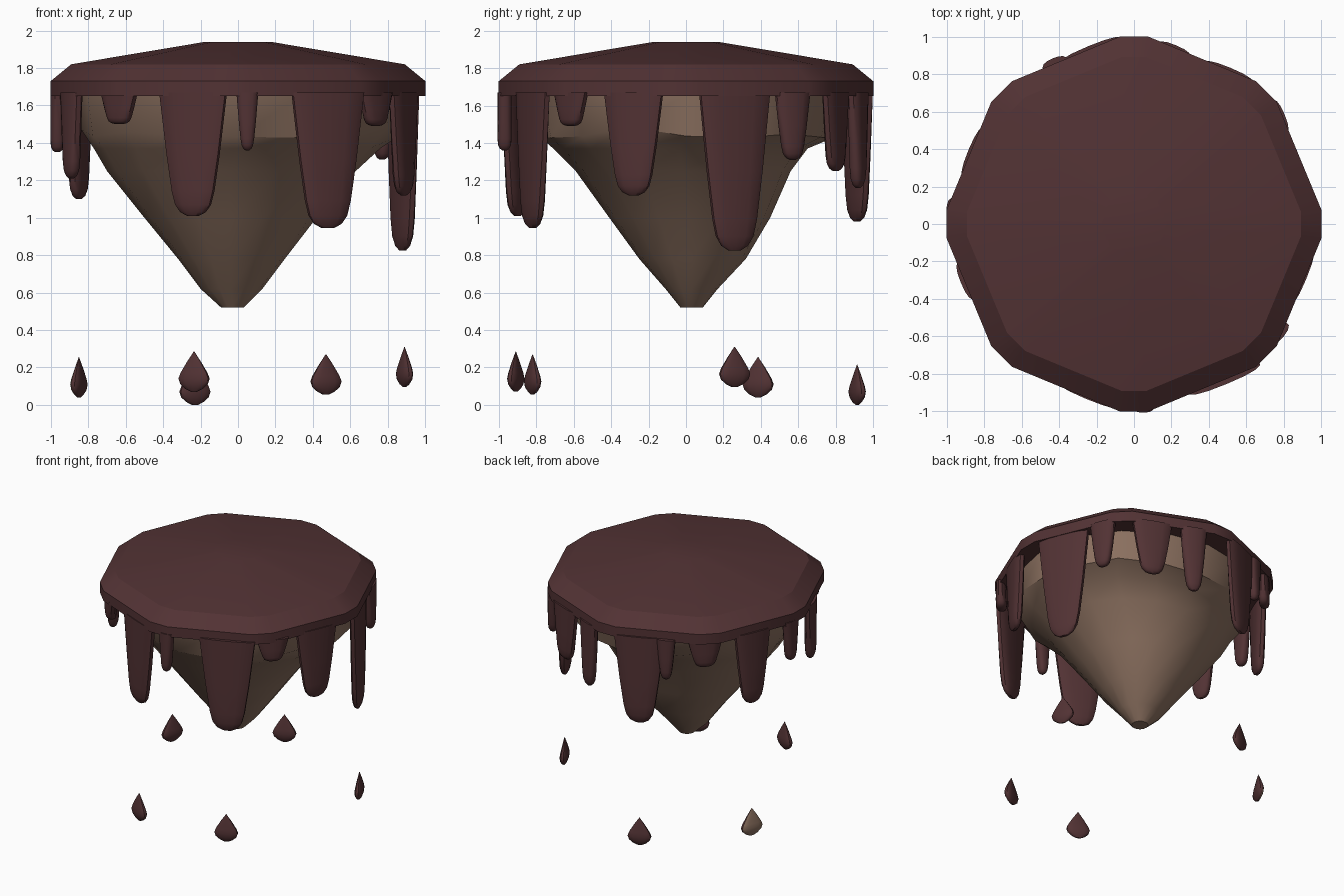
import bpy, bmesh, math, random
from mathutils import Matrix, Vector

random.seed(4)
if "Cube" in bpy.data.objects:
    bpy.data.objects.remove(bpy.data.objects["Cube"], do_unlink=True)


def material(name, rgb):
    mat = bpy.data.materials.new(name)
    mat.use_nodes = True
    mat.diffuse_color = (*rgb, 1)
    bsdf = mat.node_tree.nodes["Principled BSDF"]
    bsdf.inputs["Base Color"].default_value = (*rgb, 1)
    bsdf.inputs["Roughness"].default_value = 0.8
    return mat


CHOCOLATE = material("dark chocolate", (0.084, 0.032, 0.034))
ROCK = material("brown rock", (0.262, 0.165, 0.117))


def loft(name, rings, mats, angle):
    """Skin a stack of equal-length rings and cap both ends."""
    bm = bmesh.new()
    loops = [[bm.verts.new(p) for p in ring] for ring in rings]
    n = len(loops[0])
    for low, high in zip(loops, loops[1:]):
        for i in range(n):
            j = (i + 1) % n
            bm.faces.new((low[i], low[j], high[j], high[i]))
    bm.faces.new(loops[0])
    bm.faces.new(loops[-1])
    bmesh.ops.recalc_face_normals(bm, faces=bm.faces)
    mesh = bpy.data.meshes.new(name)
    bm.to_mesh(mesh)
    bm.free()
    obj = bpy.data.objects.new(name, mesh)
    bpy.context.collection.objects.link(obj)
    for mat in mats:
        mesh.materials.append(mat)
    bpy.ops.object.select_all(action='DESELECT')
    obj.select_set(True)
    bpy.context.view_layer.objects.active = obj
    bpy.ops.object.shade_smooth_by_angle(angle=math.radians(angle))
    return obj


def cut_octagon(scale, z):
    """Octagon with a corner on each axis and every corner clipped."""
    corners = [Matrix.Rotation(k * math.pi / 4, 3, 'Z') @ Vector((1.033 * scale, 0, 0))
               for k in range(8)]
    ring = []
    for k, c in enumerate(corners):
        for other in (corners[k - 1], corners[(k + 1) % 8]):
            p = c.lerp(other, 0.105)
            ring.append((p.x, p.y, z))
    return ring


# Chocolate lid
loft("chocolate_lid", [cut_octagon(1, 1.65), cut_octagon(1, 1.73),
                       cut_octagon(0.89, 1.82), cut_octagon(0.175, 1.94)],
     [CHOCOLATE], 25)

# Rock body: height, then x and y limits of each ring
LEVELS = [
    (0.52, -0.09, 0.03, -0.03, 0.09),
    (0.62, -0.20, 0.13, -0.11, 0.17),
    (0.78, -0.32, 0.25, -0.25, 0.32),
    (1.00, -0.50, 0.42, -0.41, 0.45),
    (1.25, -0.70, 0.63, -0.59, 0.56),
    (1.37, -0.77, 0.76, -0.71, 0.65),
    (1.44, -0.84, 0.86, -0.78, 0.78),
    (1.66, -0.87, 0.88, -0.84, 0.85),
]
rock_rings = []
for z, x0, x1, y0, y1 in LEVELS:
    ring = []
    for i in range(16):
        a = math.tau * i / 16
        lift = random.uniform(-0.02, 0.05) if z == 1.44 else 0
        ring.append(((x0 + x1) / 2 + (x1 - x0) / 2 * math.cos(a),
                     (y0 + y1) / 2 + (y1 - y0) / 2 * math.sin(a), z + lift))
    rock_rings.append(ring)
loft("rock_body", rock_rings, [ROCK], 35)


def facing(x, y):
    """Direction of the lid side, or of the clipped corner, nearest a point."""
    deg = math.degrees(math.atan2(y, x))
    corner = 45 * round(deg / 45)
    if abs(deg - corner) > 8:
        corner = 22.5 + 45 * math.floor(deg / 45)
    return math.radians(corner)


def flat_ring(x, y, z, half_depth, half_width, sides=14):
    """Rounded flat section, thin along the facing direction."""
    turn = Matrix.Rotation(facing(x, y), 3, 'Z')
    ring = []
    for i in range(sides):
        a = math.tau * i / sides
        c, s = math.cos(a), math.sin(a)
        p = turn @ Vector((half_depth * math.copysign(abs(c) ** 0.7, c),
                           half_width * math.copysign(abs(s) ** 0.85, s), 0))
        ring.append((x + p.x, y + p.y, z))
    return ring


# Drips: x, y, half width at the lid, height of the tip
DRIPS = {
    "front_long_drip": (-0.24, -0.90, 0.195, 1.01),
    "front_wide_drip": (0.48, -0.82, 0.21, 0.945),
    "front_thin_drip": (0.05, -0.97, 0.06, 1.36),
    "left_longest_drip": (0.88, 0.26, 0.205, 0.825),
    "left_front_drip": (0.885, -0.28, 0.17, 1.12),
    "front_left_short_drip": (0.735, -0.615, 0.12, 1.49),
    "left_thin_drip": (0.77, 0.57, 0.10, 1.31),
    "back_left_drip": (0.50, 0.80, 0.15, 1.25),
    "back_thin_drip": (0.21, 0.92, 0.10, 1.16),
    "back_long_drip": (-0.23, 0.915, 0.19, 0.98),
    "back_small_drip": (-0.42, 0.85, 0.07, 1.35),
    "back_right_short_drip": (-0.65, 0.69, 0.13, 1.45),
    "right_long_drip": (-0.85, 0.38, 0.15, 1.10),
    "right_small_drip": (-0.965, 0.06, 0.08, 1.35),
    "right_front_drip": (-0.89, -0.30, 0.11, 1.21),
    "front_right_short_drip": (-0.635, -0.70, 0.13, 1.50),
}
# Fraction of length, width factor, depth factor
DRIP_PROFILE = [(0, 1, 1), (0.5, 0.78, 1), (0.8, 0.62, 1), (0.91, 0.52, 0.9),
                (0.97, 0.37, 0.65), (1, 0.17, 0.3)]
for name, (x, y, width, tip) in DRIPS.items():
    top = 1.67
    loft(name, [flat_ring(x, y, top + (tip - top) * t, 0.038 * d, width * w)
                for t, w, d in DRIP_PROFILE], [CHOCOLATE], 40)

# Falling drops: x, y, lowest height
DROPS = {
    "front_right_drop": (-0.235, -0.91, 0.07),
    "front_left_drop": (0.47, -0.82, 0.055),
    "left_drop": (0.89, 0.26, 0.095),
    "right_drop": (-0.85, 0.385, 0.04),
    "back_drop": (-0.23, 0.915, 0.0),
}
# Height above the bottom, width factor
DROP_PROFILE = [(0, 0.2), (0.015, 0.55), (0.04, 0.88), (0.07, 1), (0.1, 0.87),
                (0.16, 0.45), (0.215, 0.02)]
for name, (x, y, base) in DROPS.items():
    drop = loft(name, [flat_ring(x, y, base + h, 0.029 * w, 0.088 * w)
                       for h, w in DROP_PROFILE], [CHOCOLATE, ROCK], 40)
    # One drop shows rock brown on its outward side
    if name == "right_drop":
        outward = Vector((math.cos(facing(x, y)), math.sin(facing(x, y)), 0))
        for face in drop.data.polygons:
            face.material_index = int(face.normal.dot(outward) > 0.3)
